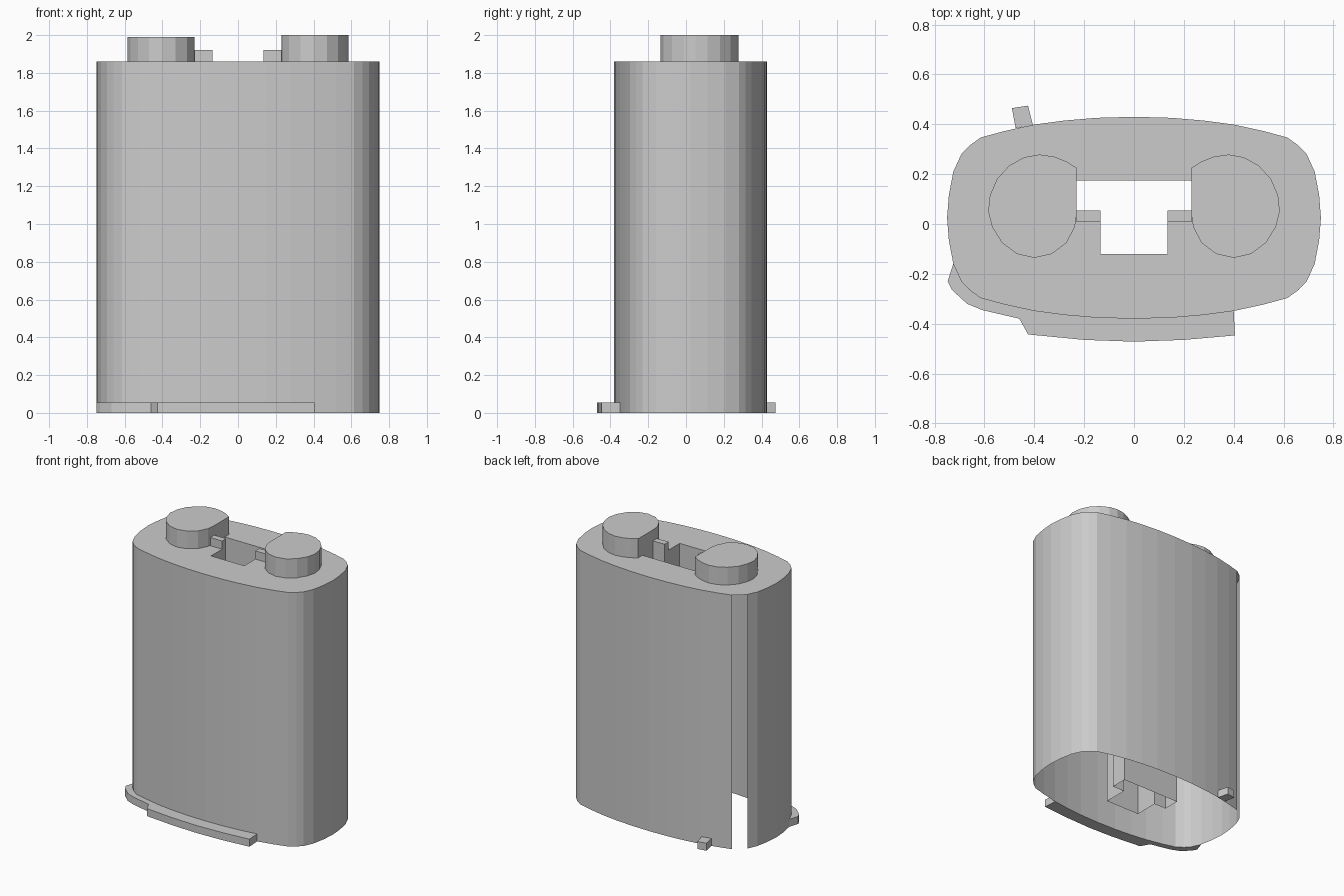
import bpy
import bmesh

if "Cube" in bpy.data.objects:
    bpy.data.objects.remove(bpy.data.objects["Cube"], do_unlink=True)

grey = bpy.data.materials.new("plain_grey")
grey.use_nodes = True
grey.diffuse_color = (0.6, 0.6, 0.6, 1)
grey.node_tree.nodes["Principled BSDF"].inputs["Base Color"].default_value = (0.6, 0.6, 0.6, 1)

TOP = 1.86      # height of the top plate
RIM = 0.055     # height of the parts around the foot


def finish(name, bm):
    bmesh.ops.recalc_face_normals(bm, faces=bm.faces[:])
    mesh = bpy.data.meshes.new(name)
    bm.to_mesh(mesh)
    bm.free()
    mesh.materials.append(grey)
    obj = bpy.data.objects.new(name, mesh)
    bpy.context.collection.objects.link(obj)
    return obj


def ring(bm, points, z):
    return [bm.verts.new((x, y, z)) for x, y in points]


def walls(bm, low, high, skip=lambda x, y: False):
    n = len(low)
    for i in range(n):
        j = (i + 1) % n
        mid = (low[i].co + low[j].co) / 2
        if not skip(mid.x, mid.y):
            bm.faces.new((low[i], low[j], high[j], high[i]))


def prism(name, points, z0, z1, bottom=True):
    bm = bmesh.new()
    low, high = ring(bm, points, z0), ring(bm, points, z1)
    walls(bm, low, high)
    bm.faces.new(high)
    if bottom:
        bm.faces.new(low[::-1])
    return finish(name, bm)


# Rounded outline: one quarter, mirrored both ways about its centre line
MID = 0.025
quarter = [(0, .405), (.15, .401), (.28, .39), (.4, .374), (.52, .348), (.615, .322),
           (.66, .29), (.693, .255), (.725, .185), (.743, .09), (.75, 0)]
half = quarter + [(x, -y) for x, y in quarter[-2::-1]]
outline = [(x, y + MID) for x, y in half + [(-x, y) for x, y in half[-2:0:-1]]]

# Stepped central channel running from the top plate down to the open base
side = [(.23, .175), (.23, .055), (.135, .055), (.135, -.12)]
channel = side + [(-x, y) for x, y in side[::-1]]

# Shell: thin wall with a tall slot at one rear corner, top plate, channel
bm = bmesh.new()
loops = []
for points, skip in ((outline, lambda x, y: -.69 < x < -.61 and y > .2),
                     (channel, lambda x, y: False)):
    low, high = ring(bm, points, 0), ring(bm, points, TOP)
    walls(bm, low, high, skip)
    loops.append(high)
edges = []
for loop in loops:
    for a, b in zip(loop, loop[1:] + loop[:1]):
        edges.append(bm.edges.get((a, b)) or bm.edges.new((a, b)))
bmesh.ops.triangle_fill(bm, use_beauty=True, use_dissolve=False, edges=edges)
finish("shell", bm)

# Two raised terminals with a flat side facing the channel, and their tabs
terminal = [(.23, .225), (.27, .25), (.32, .27), (.38, .279), (.44, .268), (.5, .235),
            (.55, .18), (.578, .115), (.585, .05), (.57, -.01), (.53, -.075),
            (.47, -.12), (.4, -.136), (.33, -.12), (.27, -.075), (.237, -.01), (.23, .04)]
tab = [(.135, .008), (.23, .008), (.23, .055), (.135, .055)]
for name, sign, height in (("right", -1, 1.99), ("left", 1, 2.0)):
    prism(name + "_terminal", [(sign * x, y) for x, y in terminal], TOP, height, False)
    prism(name + "_tab", [(sign * x, y) for x, y in tab], TOP, 1.92)

# Front lip hugging the base, its inner edge following the outline
outer = [(-.748, -.23), (-.73, -.265), (-.67, -.32), (-.61, -.345), (-.46, -.38),
         (-.425, -.443), (-.2, -.465), (0, -.472), (.2, -.465), (.405, -.447)]
inner = sorted([p for p in outline if p[1] < -.15 and -.73 < p[0] < .401],
               key=lambda p: -p[0])
prism("front_lip", outer + inner, 0, RIM)

# Small rear nub at the base
prism("rear_nub", [(-.475, .385), (-.405, .395), (-.425, .475), (-.49, .465)], 0, RIM)
